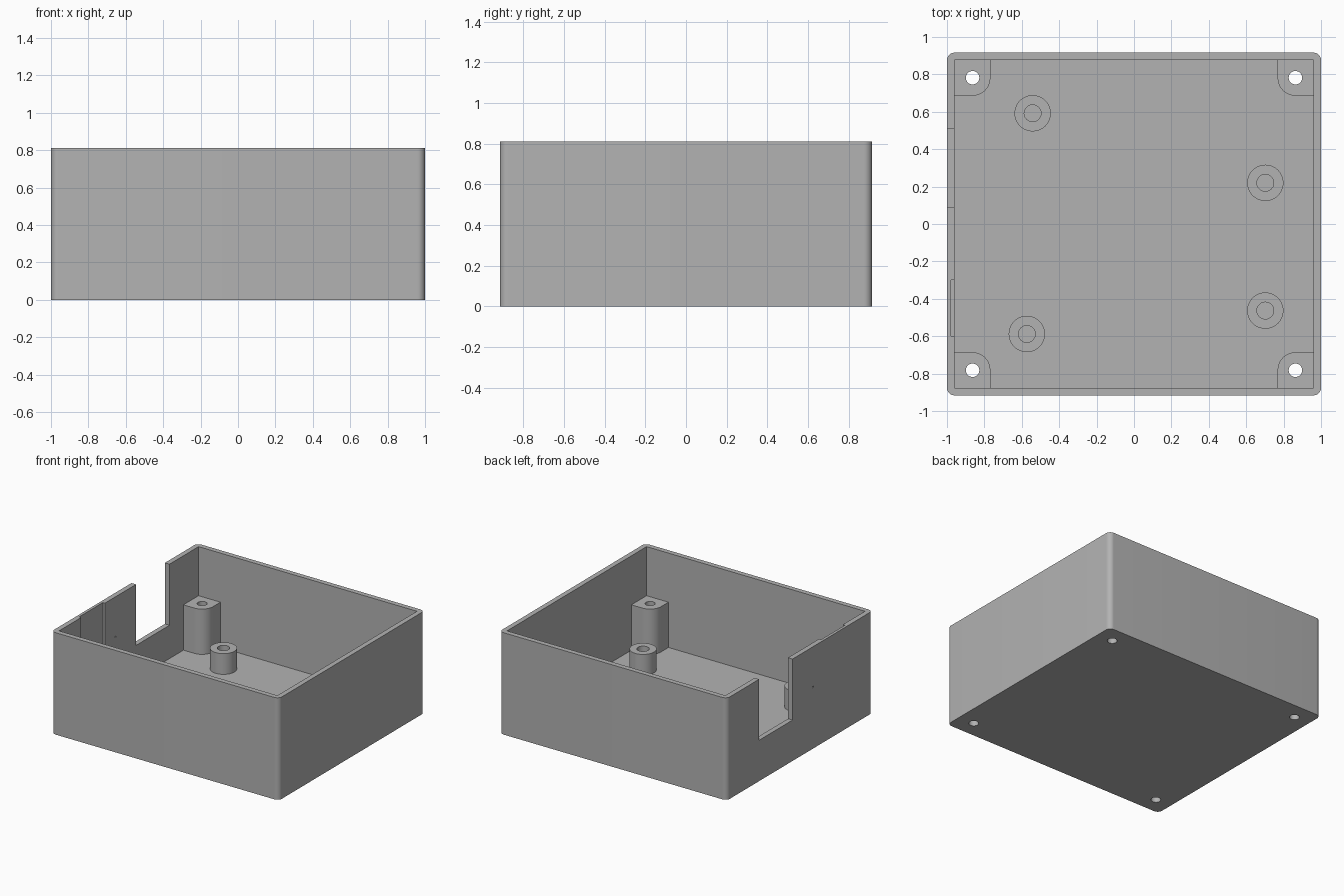
import bpy, bmesh, math

old = bpy.data.objects.get("Cube")
if old:
    bpy.data.objects.remove(old, do_unlink=True)

GREY = (0.45, 0.45, 0.45, 1.0)
grey = bpy.data.materials.new("plain_grey")
grey.use_nodes = True
grey.diffuse_color = GREY
grey.node_tree.nodes["Principled BSDF"].inputs["Base Color"].default_value = GREY

# Overall sizes
HX, HY, HEIGHT = 1.0, 0.916, 0.81
WALL, FLOOR, CORNER = 0.04, 0.06, 0.04
PILLAR_TOP, BOSS_TOP = 0.42, 0.225


def prism(name, outline, z0, z1):
    """Extrude a flat outline from z0 to z1."""
    bm = bmesh.new()
    face = bm.faces.new([bm.verts.new((x, y, z0)) for x, y in outline])
    up = bmesh.ops.extrude_face_region(bm, geom=[face])["geom"]
    verts = [v for v in up if isinstance(v, bmesh.types.BMVert)]
    bmesh.ops.translate(bm, verts=verts, vec=(0, 0, z1 - z0))
    bmesh.ops.recalc_face_normals(bm, faces=bm.faces)
    mesh = bpy.data.meshes.new(name)
    bm.to_mesh(mesh)
    bm.free()
    mesh.materials.append(grey)
    obj = bpy.data.objects.new(name, mesh)
    bpy.context.collection.objects.link(obj)
    return obj


def rectangle(x0, x1, y0, y1, radii=(0, 0, 0, 0), steps=10):
    """Outline with corner radii in order: ++, -+, --, +-."""
    points = []
    corners = [(x1, y1, 1, 1), (x0, y1, -1, 1), (x0, y0, -1, -1), (x1, y0, 1, -1)]
    for i, (x, y, sx, sy) in enumerate(corners):
        r = radii[i]
        if r == 0:
            points.append((x, y))
            continue
        for k in range(steps + 1):
            a = math.pi / 2 * (i + k / steps)
            points.append((x - sx * r + r * math.cos(a), y - sy * r + r * math.sin(a)))
    return points


def circle(x, y, r, n=40):
    return [(x + r * math.cos(math.tau * k / n), y + r * math.sin(math.tau * k / n))
            for k in range(n)]


def cut(obj, cutters):
    """Subtract the cutters and remove them."""
    bpy.context.view_layer.objects.active = obj
    for cutter in cutters:
        cutter.hide_render = True
        mod = obj.modifiers.new("cut", "BOOLEAN")
        mod.operation, mod.solver, mod.object = "DIFFERENCE", "EXACT", cutter
        bpy.ops.object.modifier_apply(modifier=mod.name)
        bpy.data.objects.remove(cutter, do_unlink=True)


def smooth(obj):
    bpy.ops.object.select_all(action="DESELECT")
    obj.select_set(True)
    bpy.context.view_layer.objects.active = obj
    bpy.ops.object.shade_smooth_by_angle(angle=math.radians(30))


# Box shell: cavity, side notch, shallow inner pocket, pin hole
IX, IY = HX - WALL, HY - WALL
box = prism("box_shell", rectangle(-HX, HX, -HY, HY, (CORNER,) * 4), 0, HEIGHT)
pin_hole = prism("pin_hole_cutter", circle(0, 0, 0.007, 12), -0.05, 0.05)
pin_hole.rotation_euler = (0, math.pi / 2, 0)
pin_hole.location = (-HX, -0.165, 0.49)
bpy.context.view_layer.update()
cutters = [
    prism("cavity_cutter", rectangle(-IX, IX, -IY, IY), FLOOR, 1),
    prism("notch_cutter", rectangle(-1.1, -0.9, 0.09, 0.51), 0.325, 1),
    prism("pocket_cutter", rectangle(-0.978, -0.9, -0.6, -0.3), 0.325, 1),
    pin_hole,
]

# Corner screw pillars with holes through the floor
for sx, side in ((-1, "right"), (1, "left")):
    for sy, end in ((-1, "front"), (1, "back")):
        hole = circle(sx * 0.863, sy * 0.782, 0.036)
        cutters.append(prism("floor_hole_cutter", hole, -0.1, 0.2))
        xs = sorted((sx * 0.768, sx * (IX + 0.01)))
        ys = sorted((sy * 0.686, sy * (IY + 0.01)))
        inner = [(1, 1), (-1, 1), (-1, -1), (1, -1)].index((-sx, -sy))
        radii = [0.095 if i == inner else 0 for i in range(4)]
        pillar = prism(f"screw_pillar_{end}_{side}",
                       rectangle(*xs, *ys, radii), FLOOR - 0.01, PILLAR_TOP)
        cut(pillar, [prism("pillar_hole_cutter", hole, -0.1, 1)])
        smooth(pillar)

cut(box, cutters)
smooth(box)

# Round board standoffs with blind holes
for i, (x, y) in enumerate([(-0.542, 0.592), (0.702, 0.22), (0.702, -0.463), (-0.573, -0.588)]):
    boss = prism(f"board_standoff_{i + 1}", circle(x, y, 0.097), FLOOR - 0.01, BOSS_TOP)
    cut(boss, [prism("standoff_hole_cutter", circle(x, y, 0.045), FLOOR + 0.005, 1)])
    smooth(boss)
